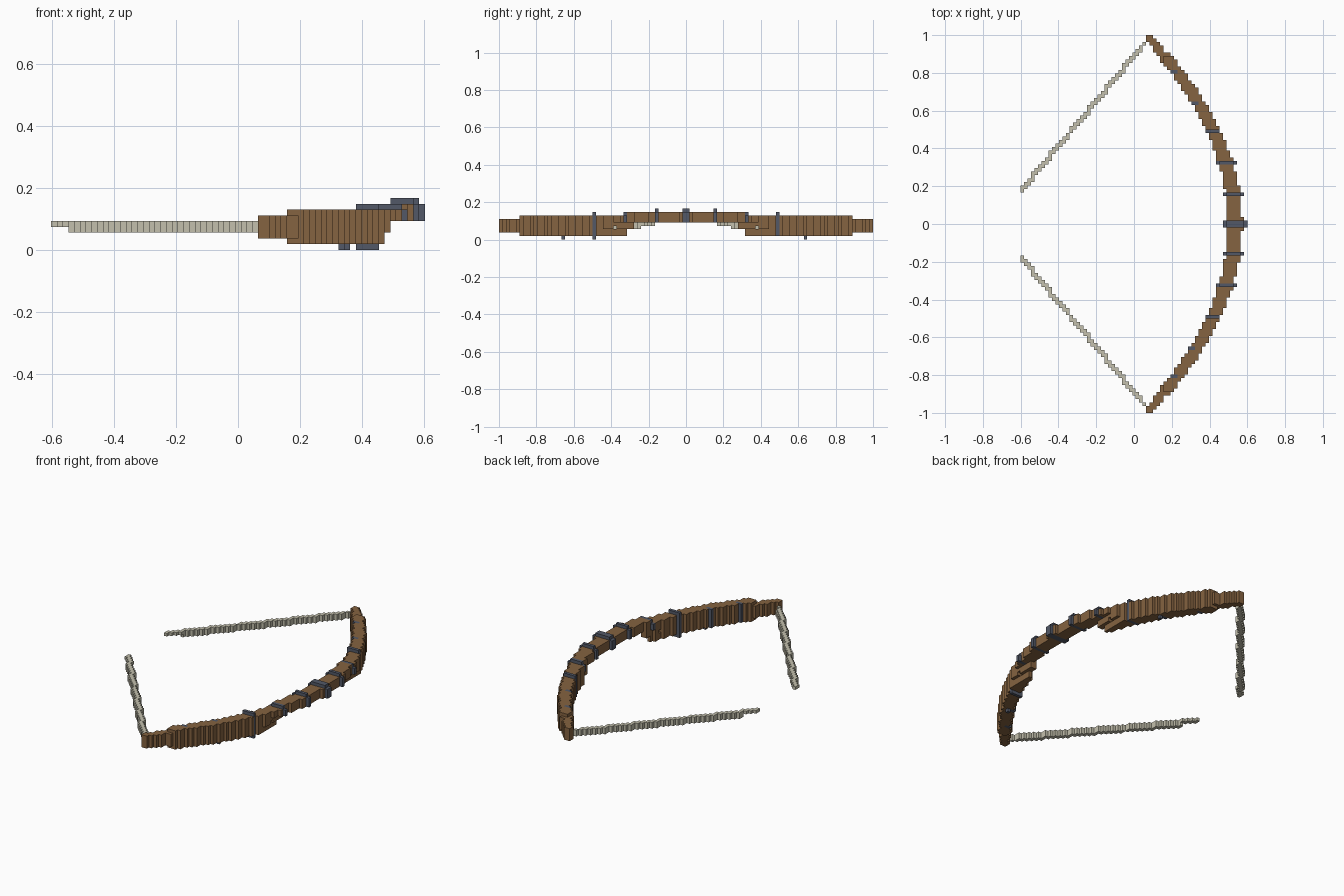
import bpy
import bmesh
from mathutils import Vector

if "Cube" in bpy.data.objects:
    bpy.data.objects.remove(bpy.data.objects["Cube"])

V = 2 / 108          # edge of one block
NX, NY = 32, 54      # half counts of blocks


def material(name, rgb):
    m = bpy.data.materials.new(name)
    m.use_nodes = True
    m.diffuse_color = (*rgb, 1)
    m.node_tree.nodes["Principled BSDF"].inputs["Base Color"].default_value = (*rgb, 1)
    return m


wood = material("brown wood", (0.235, 0.125, 0.052))
metal = material("blue grey metal", (0.085, 0.098, 0.135))
cord = material("pale cord", (0.55, 0.53, 0.42))


def mid(y):
    """Centre line of the bow as seen from above."""
    return 0.537 - 0.475 * y * y


def half_width(y):
    return 0.038 if y < 0.9 else 0.028


def layers(x, y):
    """Block layers filled by the wood at one column."""
    if y > 0.89 or x < 0.15:
        return range(2, 6)
    top = 8 if y < 0.33 else 7
    if y < 0.28 or x > 0.49:
        return range(5, top)
    if x > 0.465 or y < 0.31:
        return range(3, top)
    return range(1, top)


# Wooden bow, a thin grip with deeper limbs
bow, bands, string = set(), set(), set()
for j in range(-NY, NY):
    y = abs(j + 0.5) * V
    for i in range(-NX, NX + 1):
        x = i * V
        if x > 0.065 and abs(x - mid(y)) < half_width(y):
            bow.update((i, j, k) for k in layers(x, y))

# Small peg hole through each limb
bow = {c for c in bow if not (c[1] in (20, -21) and c[2] == 3)}

# Metal bands around the grip, standing proud on all sides
for row, ridge in ((0, 8), (8, 8), (17, 7)):
    for j in (row, -1 - row):
        y = (row + 0.5) * V
        for i in range(-NX, NX + 1):
            if abs(i * V - mid(y)) < 0.057 + (0.012 if row == 0 else 0):
                bands.update((i, j, k) for k in range(5, ridge))
            if abs(i * V - mid(y)) < 0.04:
                bands.add((i, j, ridge))

# Metal bands set into the limbs, with ridges above or below
for j in (-27, 26, -36, 34, -44, 43):
    y = abs(j + 0.5) * V
    column = sorted(c for c in bow if c[1] == j)
    left = column[0][0]
    for i, _, k in column:
        if abs(j) < 30 or i < left + 2:
            bands.add((i, j, k))
            if abs(j) < 30:
                bands.add((i, j, 7))
for j, width in ((-27, 9), (-36, 1), (16, 9), (34, 1)):
    feet = sorted({c[0] for c in bow if c[1] == j and c[2] == 1})
    start = len(feet) // 2 if width == 1 else 0
    bands.update((i, j, 0) for i in feet[start:start + width])
bow -= bands

# Cut string, one length hanging from each tip
for j in range(-NY, NY):
    y = abs(j + 0.5) * V
    if 0.165 < y < 0.97:
        x = -0.60 + (y - 0.175) * 0.84
        for i in range(-NX, NX + 1):
            if abs(i * V - x) < 0.0165:
                for k in ((4,) if x < -0.55 else (3, 4)):
                    string.add((i, j, k))
string -= bow | bands

SIDES = [Vector(s) for s in ((1, 0, 0), (-1, 0, 0), (0, 1, 0),
                             (0, -1, 0), (0, 0, 1), (0, 0, -1))]


def block_object(name, cells, mat, filled):
    """Turn blocks into a mesh made of their exposed faces."""
    bm = bmesh.new()
    verts = {}

    def corner(p):
        key = tuple(round(c * 2) for c in p)
        if key not in verts:
            verts[key] = bm.verts.new(p * V)
        return verts[key]

    for cell in sorted(cells):
        centre = Vector(cell) + Vector((0, 0.5, 0.5))
        for n in SIDES:
            if tuple(int(a + b) for a, b in zip(cell, n)) in filled:
                continue
            u = Vector((n.y, n.z, n.x))
            w = n.cross(u)
            quad = (-u - w, u - w, u + w, w - u)
            bm.faces.new([corner(centre + (n + q) / 2) for q in quad])
    mesh = bpy.data.meshes.new(name)
    bm.to_mesh(mesh)
    bm.free()
    mesh.materials.append(mat)
    bpy.context.collection.objects.link(bpy.data.objects.new(name, mesh))


everything = bow | bands | string
block_object("wooden_bow", bow, wood, everything)
block_object("metal_bands", bands, metal, everything)
for name, sign in (("string_back", 1), ("string_front", -1)):
    part = {c for c in string if (c[1] + 0.5) * sign > 0}
    block_object(name, part, cord, everything)
